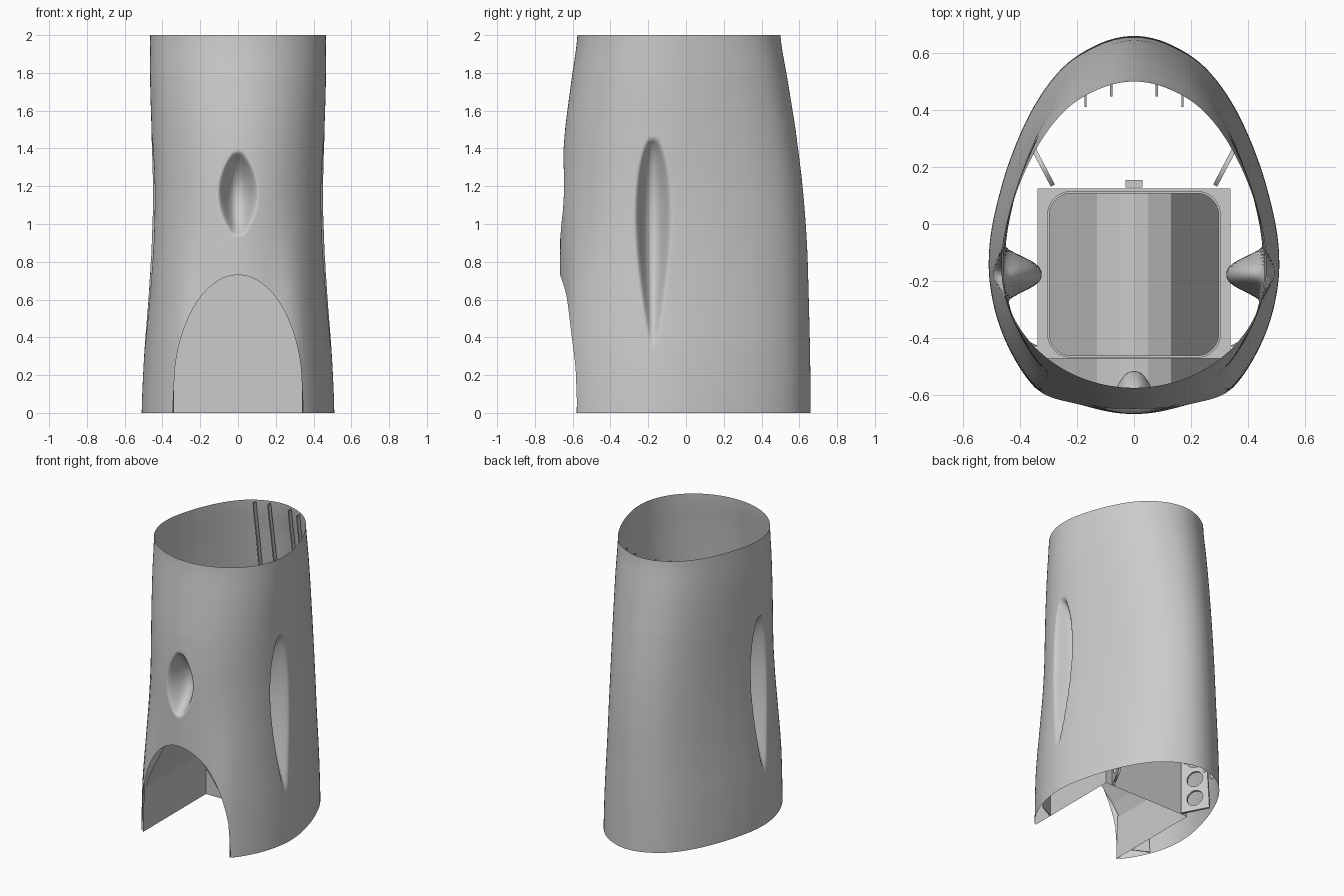
import bpy, math
from mathutils import Matrix, Vector

cube = bpy.data.objects.get("Cube")
if cube:
    bpy.data.objects.remove(cube, do_unlink=True)

grey = bpy.data.materials.new("plain_grey")
grey.use_nodes = True
grey.diffuse_color = (0.6, 0.6, 0.6, 1)
bsdf = next(n for n in grey.node_tree.nodes if n.type == 'BSDF_PRINCIPLED')
bsdf.inputs["Base Color"].default_value = grey.diffuse_color
bsdf.inputs["Roughness"].default_value = 0.7


def add_object(name, mesh):
    obj = bpy.data.objects.new(name, mesh)
    mesh.materials.clear()
    mesh.materials.append(grey)
    bpy.context.scene.collection.objects.link(obj)
    return obj


def add_mesh(name, verts, faces):
    mesh = bpy.data.meshes.new(name)
    mesh.from_pydata(verts, [], faces)
    mesh.update()
    return add_object(name, mesh)


def spline(a, b, c, d, t):
    """Smooth interpolation from b to c."""
    return [0.5 * (2 * q + (r - p) * t + (2 * p - 5 * q + 4 * r - s) * t * t
                   + (3 * q - p - 3 * r + s) * t ** 3) for p, q, r, s in zip(a, b, c, d)]


def plate(name, loops, thickness, matrix):
    """Flat plate: first loop is the outline, the others are holes."""
    curve = bpy.data.curves.new(name, 'CURVE')
    curve.dimensions = '2D'
    curve.fill_mode = 'BOTH'
    curve.extrude = thickness / 2
    for loop in loops:
        s = curve.splines.new('POLY')
        s.points.add(len(loop) - 1)
        for point, (x, y) in zip(s.points, loop):
            point.co = (x, y, 0, 1)
        s.use_cyclic_u = True
    temp = bpy.data.objects.new(name + "_outline", curve)
    bpy.context.scene.collection.objects.link(temp)
    deps = bpy.context.evaluated_depsgraph_get()
    mesh = bpy.data.meshes.new_from_object(temp.evaluated_get(deps))
    bpy.data.objects.remove(temp, do_unlink=True)
    mesh.transform(matrix)
    return add_object(name, mesh)


# Shell: egg-shaped section (x, y in units of its reach) and reach by height
HALF = [(0, -1), (.35, -.955), (.667, -.845), (.91, -.45), (1, 0),
        (.92, .33), (.735, .64), (.51, .85), (.255, .962), (0, 1)]
LEVELS = [(0, .51, -.66, .66), (.3, .497, -.665, .657), (.6, .475, -.667, .65),
          (.9, .459, -.666, .64), (1.2, .453, -.66, .617), (1.5, .458, -.64, .58),
          (1.75, .465, -.608, .54), (2, .465, -.575, .5)]
MID = -.15
STEPS, RINGS = 24, 120


def reach(z):
    i = max(k for k in range(len(LEVELS) - 1) if LEVELS[k][0] <= z + 1e-9)
    b, c = LEVELS[i], LEVELS[i + 1]
    a = LEVELS[max(i - 1, 0)]
    d = LEVELS[min(i + 2, len(LEVELS) - 1)]
    return spline(a, b, c, d, (z - b[0]) / (c[0] - b[0]))[1:]


def place(u, v, z):
    width, front, back = reach(z)
    if v < 0:
        # The blunt front turns round with height
        k = min(max((z - .3) / .9, 0), 1)
        k *= k * (3 - 2 * k)
        v += k * (-math.sqrt(max(0, 1 - u * u)) - v)
    return u * width, MID + (v * (back - MID) if v > 0 else v * (MID - front))


def bump(offset, width):
    q = min(abs(offset) / max(width, 1e-4), 1)
    return (1 - q ** 2.4) ** 2


def dimple(x, y, z):
    # Long teardrop hollows on the sides
    s = (z - .35) / 1.1
    if 0 < s < 1 and abs(x) > .3:
        f = s ** 1.2 * (1 - s) ** .7 / .286
        x -= math.copysign(.13 * f * bump(y + .175, .02 + .08 * f), x)
    # Small oval hollow on the front
    s = (z - .94) / .44
    if 0 < s < 1 and y < -.4:
        f = 4 * s * (1 - s)
        y += .145 * f * bump(x, .03 + .08 * f)
    return x, y, z


def door_height(u):
    """Lower end of a front column: the arch, or the ground beside it."""
    low = .35
    for _ in range(4):
        x = u * reach(low)[0]
        low = .1 + .63 * math.sqrt(max(0, 1 - (x / .342) ** 2))
    return low if abs(x) < .342 else 0


pts = [(-HALF[1][0], HALF[1][1])] + HALF + [(-HALF[-2][0], HALF[-2][1])]
side = [spline(*pts[i:i + 4], k / STEPS) for i in range(len(HALF) - 1) for k in range(STEPS)]
outline = side + [[0, 1]] + [[-u, v] for u, v in reversed(side[1:])]

verts, faces = [], []
for u, v in outline:
    low = door_height(u) if v < 0 else 0
    for r in range(RINGS + 1):
        z = low + (2 - low) * r / RINGS
        verts.append(dimple(*place(u, v, z), z))
n, m = len(outline), RINGS + 1
for c in range(n):
    d = (c + 1) % n
    for r in range(RINGS):
        faces.append((c * m + r, d * m + r, d * m + r + 1, c * m + r + 1))
shell = add_mesh("shell", verts, faces)
shell.data.shade_smooth()

# Inner box: side walls and back wall
W, BACK, TOP = .338, .125, .76
for sx, label in ((1, "left"), (-1, "right")):
    add_mesh(label + "_box_wall",
             [(sx * W, -.58, 0), (sx * W, BACK, 0), (sx * W, BACK, TOP),
              (sx * W, -.49, TOP), (sx * W, -.56, .4)], [(0, 1, 2, 3, 4)])
add_mesh("back_box_wall", [(-W, BACK, 0), (W, BACK, 0), (W, BACK, TOP), (-W, BACK, TOP)],
         [(0, 1, 2, 3)])

# Ridged roof over the doorway space
ridge = [(W, .3), (.3, .39), (.26, .46), (.13, .695), (.05, .738), (0, .745)]
ridge += [(-x, z) for x, z in reversed(ridge[:-1])]
verts = [(x, y, z) for x, z in ridge for y in (-.648 + .85 * x * x, BACK)]
add_mesh("ridged_roof", verts,
         [(2 * i, 2 * i + 1, 2 * i + 3, 2 * i + 2) for i in range(len(ridge) - 1)])


# Flange and raised lip with rounded corners
def rounded(inset):
    hx, hy, rad = .305 - inset, .293 - inset, .085 - inset
    loop = []
    for i in range(32):
        a = math.tau * (i + .5) / 32
        cx, cy = math.cos(a), math.sin(a)
        loop.append((math.copysign(hx - rad, cx) + rad * cx,
                     math.copysign(hy - rad, cy) + rad * cy - .177))
    return loop


plate("box_flange", [[(-W, -.472), (W, -.472), (W, BACK), (-W, BACK)], rounded(0)],
      .006, Matrix.Translation((0, 0, TOP)))
plate("rounded_lip", [rounded(0), rounded(.008)], .06, Matrix.Translation((0, 0, TOP + .02)))

# Tab behind the box
plate("back_tab", [[(-.03, .128), (.03, .128), (.03, .155), (-.03, .155)]],
      .2, Matrix.Translation((0, 0, .7)))


# Upright plates joining the box to the shell
def upright(name, start, end, loops, thickness):
    along = Vector((end[0] - start[0], end[1] - start[1], 0)).normalized()
    across = along.cross(Vector((0, 0, 1)))
    matrix = Matrix((along, (0, 0, 1), across)).transposed().to_4x4()
    plate(name, loops, thickness, Matrix.Translation((*start, 0)) @ matrix)


def circle(cx, cy, rad):
    return [(cx + rad * math.cos(math.tau * i / 24), cy + rad * math.sin(math.tau * i / 24))
            for i in range(24)]


holes = [circle(.095, .09 + .14 * i, .055) for i in range(5)]
for sx, label in ((1, "left"), (-1, "right")):
    upright(label + "_back_brace", (sx * .285, BACK + .01), (sx * .385, .325),
            [[(0, 0), (.195, 0), (.155, .75), (0, .75)]] + holes, .016)
    upright(label + "_front_gusset", (sx * (W + .003), -.43), (sx * .46, -.37),
            [[(0, 0), (.12, 0), (.105, .3), (0, .3)]], .006)

# Thin ribs down the inside of the back
for x in (-.17, -.08, .08, .17):
    verts, faces = [], []
    for i in range(21):
        z = .02 + 1.97 * i / 20
        y = place(0, math.sqrt(1 - (x / reach(z)[0]) ** 2) - .022, z)[1]
        verts += [(x - .004, y, z), (x - .004, y - .03, z),
                  (x + .004, y - .03, z), (x + .004, y, z)]
        if i:
            b = 4 * i
            faces += [(b - 4 + k, b - 3 + k, b + 1 + k, b + k) for k in range(3)]
    add_mesh("back_rib", verts, faces)
